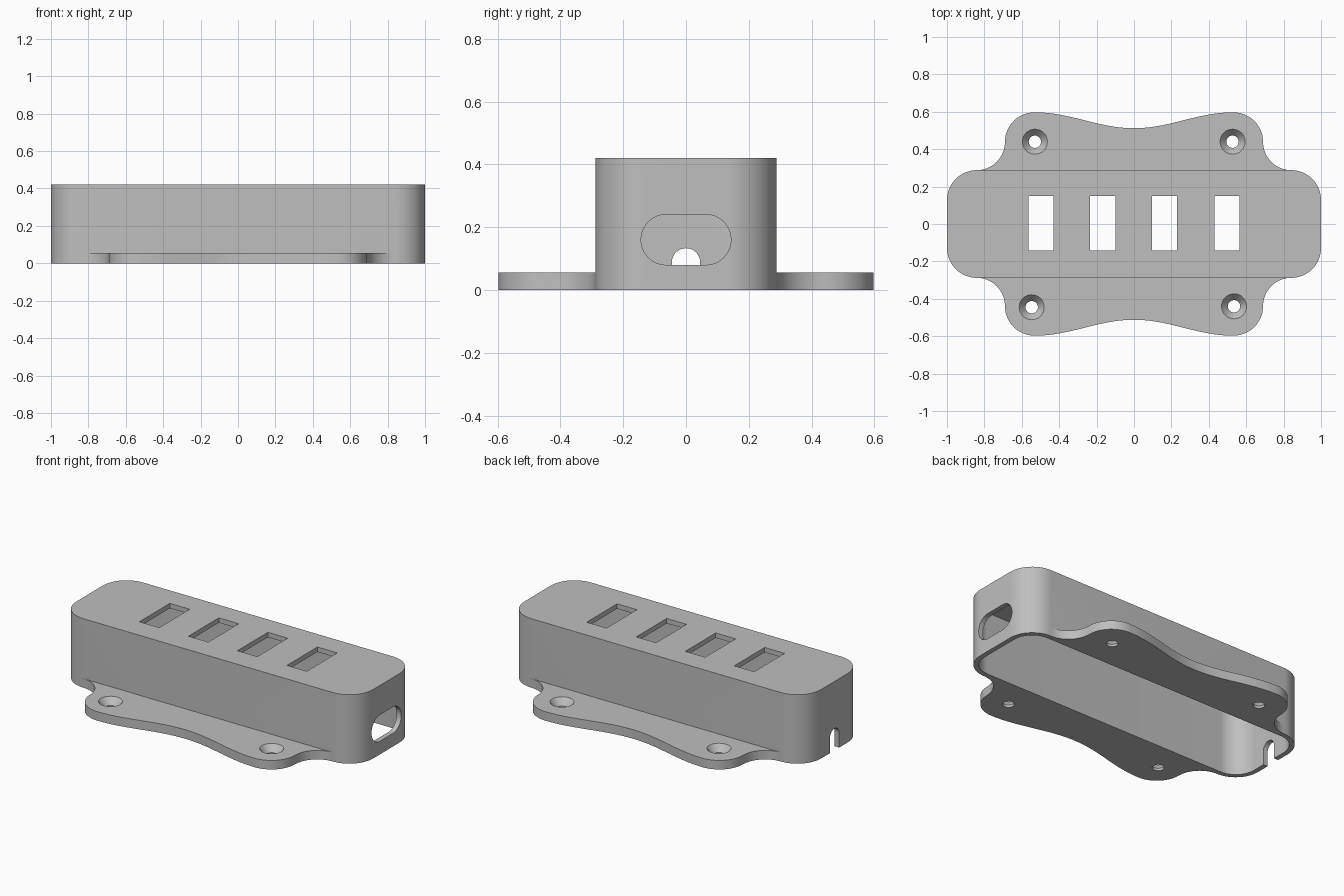
import bpy, bmesh
from math import sin, cos, pi, radians
from mathutils import Matrix

cube = bpy.data.objects.get("Cube")
if cube:
    bpy.data.objects.remove(cube, do_unlink=True)

grey = bpy.data.materials.new("plain_grey")
grey.use_nodes = True
COLOUR = (0.52, 0.52, 0.52, 1)
grey.diffuse_color = COLOUR
grey.node_tree.nodes["Principled BSDF"].inputs["Base Color"].default_value = COLOUR

HALF_Y, HEIGHT, WALL, ROUND = 0.288, 0.42, 0.03, 0.16
PLATE = 0.055


def arc(cx, cy, rx, ry, start, end, steps=16):
    """Points along an elliptical arc, angles in degrees."""
    angles = [radians(start + (end - start) * i / steps) for i in range(steps + 1)]
    return [(cx + rx * cos(a), cy + ry * sin(a)) for a in angles]


def rounded(hx, hy, r):
    """Rounded rectangle outline centred on the origin."""
    pts = []
    for i, (sx, sy) in enumerate([(1, 1), (-1, 1), (-1, -1), (1, -1)]):
        pts += arc(sx * (hx - r), sy * (hy - r), r, r, i * 90, i * 90 + 90)
    return pts


def prism(name, outline, low, high, matrix=None):
    """Extrude a flat outline between two heights."""
    bm = bmesh.new()
    face = bm.faces.new([bm.verts.new((x, y, low)) for x, y in outline])
    ext = bmesh.ops.extrude_face_region(bm, geom=[face])
    bmesh.ops.translate(bm, vec=(0, 0, high - low),
                        verts=[v for v in ext["geom"] if isinstance(v, bmesh.types.BMVert)])
    bmesh.ops.remove_doubles(bm, verts=bm.verts, dist=1e-5)
    if matrix:
        bm.transform(matrix)
    return finish(name, bm)


def finish(name, bm):
    bmesh.ops.recalc_face_normals(bm, faces=bm.faces)
    mesh = bpy.data.meshes.new(name)
    bm.to_mesh(mesh)
    bm.free()
    mesh.materials.append(grey)
    ob = bpy.data.objects.new(name, mesh)
    bpy.context.collection.objects.link(ob)
    return ob


def combine(target, tool, operation):
    """Apply a boolean and discard the tool object."""
    bpy.context.view_layer.objects.active = target
    mod = target.modifiers.new(operation, 'BOOLEAN')
    mod.operation, mod.solver, mod.object = operation, 'EXACT', tool
    bpy.ops.object.modifier_apply(modifier=mod.name)
    bpy.data.objects.remove(tool, do_unlink=True)


# Housing block
housing = prism("switch_housing", rounded(1, HALF_Y, ROUND), 0, HEIGHT)

# Mounting flanges: concave fillet, round ear, wavy outer edge
half = arc(0.84, 0.44, 0.15, 0.44 - HALF_Y, 270, 180)
half += arc(0.53, 0.44, 0.16, 0.157, 0, 90)[1:]
for i in range(1, 25):
    x = 0.53 * (1 - i / 24)
    half.append((x, 0.512 + 0.0425 * (1 - cos(pi * x / 0.53))))
half.insert(0, (0.84, 0.27))
outline = half + [(-x, y) for x, y in reversed(half[:-1])]
for name, side in (("back_flange", 1), ("front_flange", -1)):
    flange = prism(name, [(x, side * y) for x, y in outline], 0, PLATE)
    combine(housing, flange, 'UNION')

# Hollow inside, open underneath
combine(housing, prism("cavity", rounded(1 - WALL, HALF_Y - WALL, ROUND - WALL),
                       -0.1, HEIGHT - WALL), 'DIFFERENCE')

# Four switch windows in the top
for cx in (-0.497, -0.167, 0.163, 0.497):
    w, front, back = 0.067, -0.143, 0.15
    window = [(cx - w, front), (cx + w, front), (cx + w, back), (cx - w, back)]
    combine(housing, prism("window", window, 0.3, 0.5), 'DIFFERENCE')

# Oval opening in one end, cable notch in the other (outline axes become y and z)
upright = Matrix(((0, 0, 1, 0), (1, 0, 0, 0), (0, 1, 0, 0), (0, 0, 0, 1)))
oval = [(y, z + 0.16) for y, z in rounded(0.143, 0.08, 0.0799)]
combine(housing, prism("oval", oval, 0.9, 1.1, upright), 'DIFFERENCE')
notch = [(-0.045, -0.1), (0.045, -0.1)] + arc(0, 0.088, 0.045, 0.045, 0, 180)
combine(housing, prism("notch", notch, -1.1, -0.9, upright), 'DIFFERENCE')

# Countersunk screw holes
for x, y in ((-0.53, 0.44), (0.527, 0.44), (-0.547, -0.445), (0.535, -0.44)):
    bm = bmesh.new()
    rings = []
    for r, z in ((0.033, -0.05), (0.033, 0.015), (0.067, PLATE), (0.067, 0.1)):
        rings.append([bm.verts.new((px, py, z)) for px, py in arc(x, y, r, r, 0, 360, 32)[:-1]])
    for a, b in zip(rings, rings[1:]):
        for i in range(32):
            j = (i + 1) % 32
            bm.faces.new((a[i], a[j], b[j], b[i]))
    bm.faces.new(rings[0])
    bm.faces.new(rings[-1])
    combine(housing, finish("screw_hole", bm), 'DIFFERENCE')

# Smooth curves, sharp edges
bpy.ops.object.select_all(action='DESELECT')
housing.select_set(True)
bpy.context.view_layer.objects.active = housing
bpy.ops.object.shade_smooth_by_angle(angle=radians(30))
